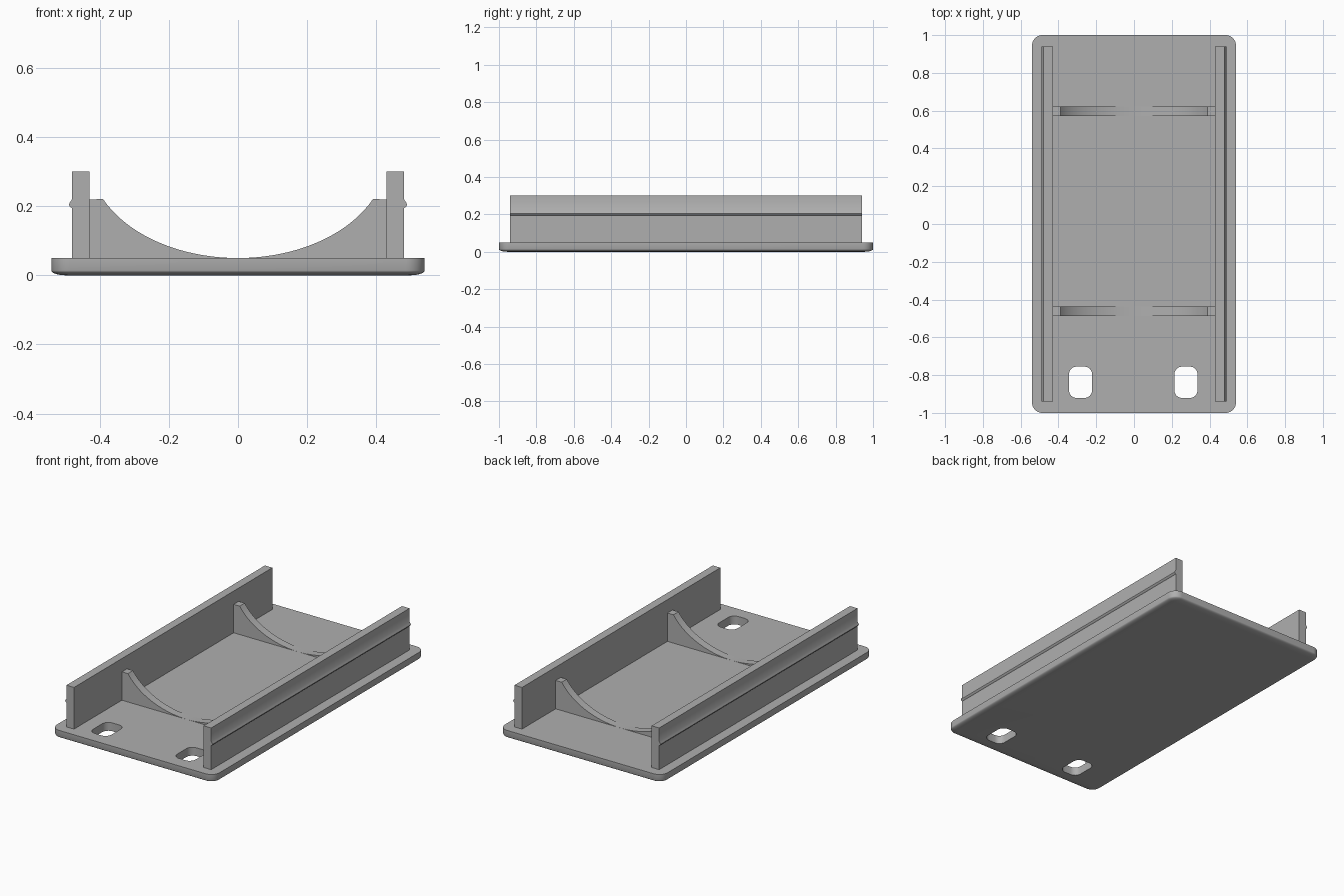
import bpy, bmesh, math

if "Cube" in bpy.data.objects:
    bpy.data.objects.remove(bpy.data.objects["Cube"])

grey = bpy.data.materials.new("plain grey")
grey.diffuse_color = (0.43, 0.43, 0.43, 1)
grey.use_nodes = True
grey.node_tree.nodes["Principled BSDF"].inputs["Base Color"].default_value = grey.diffuse_color


def finish(name, bm, angle=35):
    bmesh.ops.recalc_face_normals(bm, faces=bm.faces[:])
    me = bpy.data.meshes.new(name)
    bm.to_mesh(me)
    bm.free()
    me.materials.append(grey)
    for p in me.polygons:
        p.use_smooth = True
    me.set_sharp_from_angle(angle=math.radians(angle))
    ob = bpy.data.objects.new(name, me)
    bpy.context.collection.objects.link(ob)
    return ob


def rounded_rect(hx, hy, r, n=10):
    pts = []
    for k, (sx, sy) in enumerate([(1, 1), (-1, 1), (-1, -1), (1, -1)]):
        for i in range(n + 1):
            a = math.pi / 2 * (k + i / n)
            pts.append((sx * (hx - r) + r * math.cos(a), sy * (hy - r) + r * math.sin(a)))
    return pts


def loft(name, rings):
    """Stack closed rings of 3D points and cap both ends."""
    bm = bmesh.new()
    loops = [[bm.verts.new(p) for p in ring] for ring in rings]
    n = len(loops[0])
    for a, b in zip(loops, loops[1:]):
        for i in range(n):
            j = (i + 1) % n
            bm.faces.new((a[i], a[j], b[j], b[i]))
    bm.faces.new(loops[0])
    bm.faces.new(loops[-1])
    return finish(name, bm)


def extrude_y(name, profile, y0, y1):
    return loft(name, [[(x, y, z) for x, z in profile] for y in (y0, y1)])


# Base plate with a rounded lower edge
rings = []
for i in range(7):
    a = math.pi / 2 * i / 6
    d = 0.045 * (1 - math.sin(a))
    z = 0.014 * (1 - math.cos(a))
    rings.append([(x, y, z) for x, y in rounded_rect(0.54 - d, 1 - d, 0.055 - d)])
rings.append([(x, y, 0.05) for x, y in rounded_rect(0.54, 1, 0.055)])
plate = loft("base_plate", rings)

# Two strap slots through the plate
for cx in (-0.283, 0.275):
    cutter = loft("slot_cutter", [[(cx + x, -0.838 + y, z) for x, y in rounded_rect(0.061, 0.083, 0.04, 6)]
                                  for z in (-0.1, 0.15)])
    mod = plate.modifiers.new("slot", "BOOLEAN")
    mod.operation = "DIFFERENCE"
    mod.solver = "EXACT"
    mod.object = cutter
    bpy.context.view_layer.objects.active = plate
    bpy.ops.object.modifier_apply(modifier=mod.name)
    bpy.data.objects.remove(cutter)
plate.data.set_sharp_from_angle(angle=math.radians(35))

# Side walls with a snap ridge along the outer face
wall = [(0.43, 0.05), (0.48, 0.05), (0.48, 0.194), (0.486, 0.198), (0.489, 0.204),
        (0.487, 0.210), (0.48, 0.220), (0.48, 0.30), (0.43, 0.30)]
for side, s in (("left", -1), ("right", 1)):
    extrude_y(side + "_wall", [(s * x, z) for x, z in wall], -0.94, 0.94)

# Cradle ribs: elliptical hollow between the walls
a, b, n = 0.43, 0.294, 40
t = math.asin(0.39 / a)
arc = [(a * math.sin(u), 0.05 + b * (1 - math.cos(u)))
       for u in (t * (1 - 2 * i / n) for i in range(n + 1))]
rib = [(-0.43, 0.22), (-0.43, 0.04), (0.43, 0.04), (0.43, 0.22)] + arc
for name, y in (("front_rib", -0.462), ("back_rib", 0.597)):
    extrude_y(name, rib, y - 0.024, y + 0.024)
